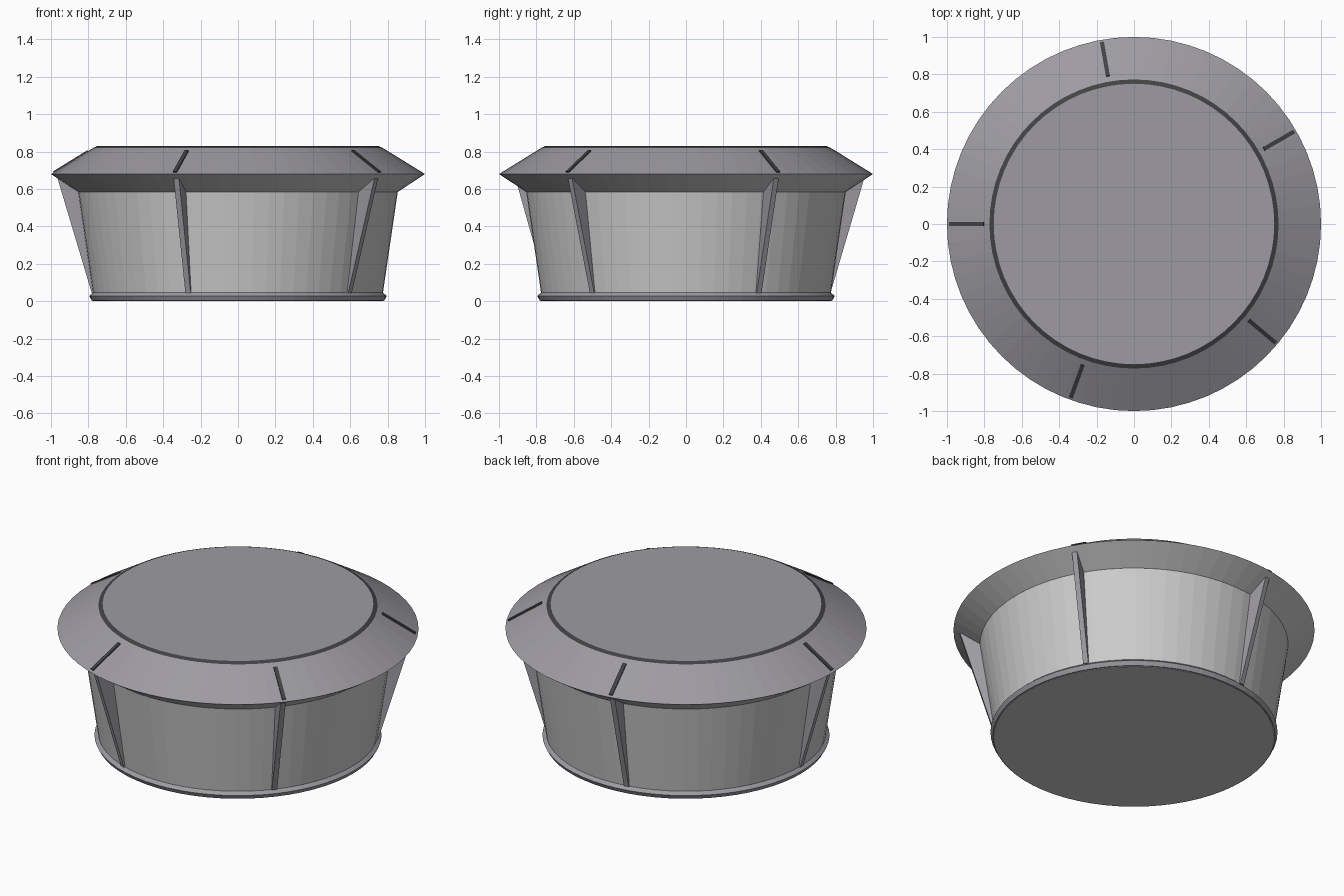
import bpy, bmesh, math

if "Cube" in bpy.data.objects:
    bpy.data.objects.remove(bpy.data.objects["Cube"])

SEGMENTS = 64
FIN_ANGLES = [180, 250, 320, 30, 100]


def material(name, rgb):
    m = bpy.data.materials.new(name)
    m.diffuse_color = (*rgb, 1)
    m.use_nodes = True
    m.node_tree.nodes["Principled BSDF"].inputs["Base Color"].default_value = m.diffuse_color
    return m


LIGHT = material("light grey", (0.60, 0.60, 0.60))
MID = material("mid grey", (0.34, 0.33, 0.36))
DARK = material("dark grey", (0.055, 0.055, 0.058))


def finish(name, bm, mats):
    bmesh.ops.recalc_face_normals(bm, faces=bm.faces)
    mesh = bpy.data.meshes.new(name)
    bm.to_mesh(mesh)
    bm.free()
    for m in mats:
        mesh.materials.append(m)
    obj = bpy.data.objects.new(name, mesh)
    bpy.context.collection.objects.link(obj)
    return obj


def lathe(name, profile, bands, mats):
    """Rings from a (radius, z) profile; bands gives a material per strip, then per cap."""
    bm = bmesh.new()
    rings = []
    for r, z in profile:
        rings.append([bm.verts.new((r * math.cos(a), r * math.sin(a), z))
                      for a in (2 * math.pi * i / SEGMENTS for i in range(SEGMENTS))])
    for low, high, mat in zip(rings, rings[1:], bands):
        for i in range(SEGMENTS):
            j = (i + 1) % SEGMENTS
            bm.faces.new((low[i], low[j], high[j], high[i])).material_index = mat
    for ring, mat in ((rings[0], bands[-2]), (rings[-1], bands[-1])):
        bm.faces.new(ring).material_index = mat
    return finish(name, bm, mats)


def radial_plate(name, outline, width, degrees, mat):
    """A (radius, z) outline thickened sideways and turned about the z axis."""
    bm = bmesh.new()
    sides = [[bm.verts.new((r, s * width / 2, z)) for r, z in outline] for s in (-1, 1)]
    for side in sides:
        bm.faces.new(side)
    for i in range(len(outline)):
        j = (i + 1) % len(outline)
        bm.faces.new((sides[0][i], sides[0][j], sides[1][j], sides[1][i]))
    obj = finish(name, bm, [mat])
    obj.rotation_euler.z = math.radians(degrees)
    return obj


# Tapered drum with a light underside
lathe("drum", [(0.775, 0.0), (0.775, 0.045), (0.855, 0.59)], [0, 0, 0, 0], [LIGHT])

# Narrow lip around the foot, open in the middle of the drum
lathe("foot_lip", [(0.77, 0.002), (0.782, 0.003), (0.795, 0.028), (0.77, 0.05)],
      [0, 0, 0, 0, 0], [MID])

# Overhanging lid: light underside, sloped rim, dark ring, flat top
lathe("lid", [(0.855, 0.585), (1.0, 0.68), (0.773, 0.82), (0.75, 0.83)],
      [0, 1, 2, 0, 1], [LIGHT, MID, DARK])

# Supporting fins with a dark seam on the lid above each
for n, angle in enumerate(FIN_ANGLES, 1):
    radial_plate(f"fin_{n}", [(0.75, 0.045), (0.782, 0.045), (0.965, 0.657), (0.84, 0.59)],
                 0.03, angle, MID)
    radial_plate(f"lid_seam_{n}", [(0.80, 0.80), (0.985, 0.686), (0.989, 0.694), (0.804, 0.808)],
                 0.022, angle, DARK)
